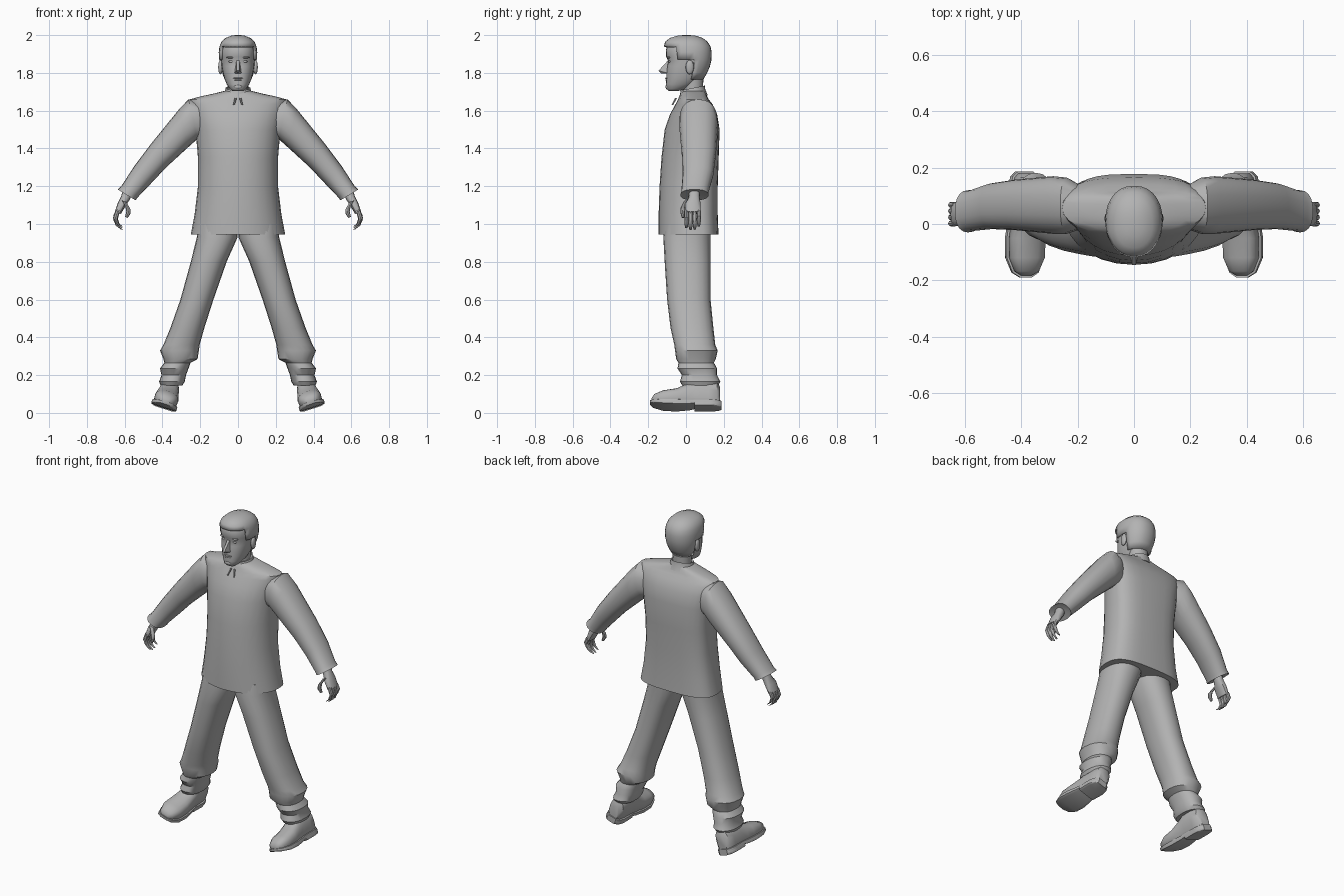
import bpy, bmesh, math
from mathutils import Vector as V

grey = bpy.data.materials.new("plain grey")
grey.diffuse_color = (0.45, 0.45, 0.45, 1)


def section(c, u, front, back, nf=2.0, nb=2.0, count=20):
    """Closed super-ellipse ring with separate front and back depth."""
    pts = []
    for i in range(count):
        t = 2 * math.pi * i / count
        co, si = math.cos(t), math.sin(t)
        n = nb if si > 0 else nf
        pts.append(c + u * math.copysign(abs(co) ** (2 / n), co)
                   + (back if si > 0 else front) * abs(si) ** (2 / n))
    return pts


def flat(z, x0, x1, yf, yb, nf=2.0, nb=2.0, mid=0.5, count=20):
    """Horizontal ring from its extents."""
    cy = yf + (yb - yf) * mid
    return section(V(((x0 + x1) / 2, cy, z)), V(((x1 - x0) / 2, 0, 0)),
                   V((0, yf - cy, 0)), V((0, yb - cy, 0)), nf, nb, count)


def finish(name, bm, mirror=False, angle=40):
    bmesh.ops.recalc_face_normals(bm, faces=bm.faces)
    me = bpy.data.meshes.new(name)
    bm.to_mesh(me)
    bm.free()
    me.materials.append(grey)
    ob = bpy.data.objects.new(name, me)
    bpy.context.collection.objects.link(ob)
    bpy.ops.object.select_all(action='DESELECT')
    ob.select_set(True)
    bpy.context.view_layer.objects.active = ob
    bpy.ops.object.shade_smooth_by_angle(angle=math.radians(angle))
    if mirror:
        m = ob.modifiers.new("mirror", 'MIRROR')
        m.use_mirror_merge = False
    return ob


def skin(bm, rings, caps=True):
    rows = [[bm.verts.new(p) for p in r] for r in rings]
    n = len(rows[0])
    for a, b in zip(rows, rows[1:]):
        for i in range(n):
            bm.faces.new((a[i], a[(i + 1) % n], b[(i + 1) % n], b[i]))
    if caps:
        bm.faces.new(rows[0])
        bm.faces.new(rows[-1])


def loft(name, rings, mirror=False, angle=40):
    bm = bmesh.new()
    skin(bm, rings)
    return finish(name, bm, mirror, angle)


def ball(bm, c, s):
    r = bmesh.ops.create_uvsphere(bm, u_segments=12, v_segments=8, radius=1)
    for v in r["verts"]:
        v.co = V((v.co.x * s[0] + c[0], v.co.y * s[1] + c[1], v.co.z * s[2] + c[2]))


# jacket body: rounded chest, flatter back, sloping shoulders
jacket = [(.945, .25, -.145, .172), (1.05, .23, -.145, .168), (1.2, .212, -.14, .168),
          (1.35, .212, -.13, .173), (1.5, .225, -.113, .178), (1.58, .243, -.085, .165),
          (1.635, .258, -.055, .14), (1.66, .255, -.042, .12), (1.675, .2, -.036, .112),
          (1.69, .13, -.03, .105), (1.705, .07, -.02, .098)]
loft("jacket_body", [flat(z, -r, r, f, b, 2.1, 3.0, .6, 28) for z, r, f, b in jacket])

# stand-up collar and neck, both leaning forward
collar = [(1.665, .09, -.045, .115), (1.7, .07, -.032, .102), (1.72, .066, -.028, .1),
          (1.715, .058, -.02, .092)]
rings = [flat(z, -r, r, f, b) for z, r, f, b in collar]
for r in rings:
    for p in r:
        p.z += (p.y - .035) * .2
loft("collar", rings, angle=50)
loft("neck", [flat(1.66, -.055, .055, -.015, .09), flat(1.73, -.055, .055, -.015, .09),
              flat(1.8, -.058, .058, -.03, .095)])

# sleeves: top point, bottom point, front and back y
sleeve = [(.2, 1.65, .19, 1.45, -.02, .14), (.262, 1.66, .215, 1.45, -.035, .165),
          (.31, 1.61, .265, 1.405, -.035, .17), (.46, 1.425, .38, 1.3, -.022, .158),
          (.55, 1.305, .46, 1.215, -.018, .145), (.618, 1.2, .532, 1.14, -.025, .12),
          (.637, 1.183, .542, 1.125, -.03, .12), (.61, 1.175, .565, 1.145, .0, .09)]
rings = []
for ax, az, bx, bz, f, b in sleeve:
    cy, h = (f + b) / 2, (b - f) / 2
    rings.append(section(V(((ax + bx) / 2, cy, (az + bz) / 2)),
                         V(((ax - bx) / 2, 0, (az - bz) / 2)),
                         V((0, -h, 0)), V((0, h, 0)), 2.3, 2.3))
loft("sleeve", rings, True)

# hands: palm, four curled fingers and a thumb
bm = bmesh.new()
palm = [(.582, .045, 1.18, .024, .028), (.595, .043, 1.14, .023, .029),
        (.615, .036, 1.105, .021, .042), (.636, .035, 1.06, .016, .043)]
skin(bm, [section(V((x, y, z)), V((a, 0, a * .4)), V((0, -b, 0)), V((0, b, 0)), 2.4, 2.4, 12)
          for x, y, z, a, b in palm])


def digit(path, r):
    skin(bm, [section(V(p), V((r * k, 0, r * k * .4)), V((0, -r * k, 0)), V((0, r * k, 0)), count=8)
              for p, k in zip(path, (1, 1.05, .95, .6))])


for i, drop in enumerate((.0, .01, .008, -.008)):
    y = .002 + i * .022
    digit([(.636, y, 1.07), (.65, y, 1.03 - drop), (.637, y, .998 - drop), (.616, y, .98 - drop)], .0105)
digit([(.602, .0, 1.12), (.583, -.016, 1.085), (.58, -.018, 1.06), (.591, -.016, 1.035)], .012)
finish("hand", bm, True)

# trouser legs, splayed, with bunched folds at the ankle
leg = [(1.0, .0, .215, -.11, .135), (.93, .002, .218, -.12, .13), (.8, .06, .25, -.113, .13),
       (.6, .13, .305, -.1, .13), (.45, .178, .358, -.082, .145), (.36, .203, .395, -.062, .155),
       (.33, .207, .413, -.058, .168), (.285, .214, .395, -.052, .158), (.265, .252, .39, -.04, .148),
       (.235, .262, .413, -.045, .165), (.2, .275, .405, -.022, .165), (.165, .282, .418, -.032, .182),
       (.145, .295, .41, -.02, .17)]
loft("trouser_leg", [flat(z, a, b, f, k, 2.3, 2.3) for z, a, b, f, k in leg], True, 35)

# shoes, tilted with the splayed legs
tilt = math.radians(18)
U, UP = V((math.cos(tilt), 0, math.sin(tilt))), V((-math.sin(tilt), 0, math.cos(tilt)))
BASE = V((.396, 0, .022))


def shoe_part(name, rows, n_low, n_top):
    rings = []
    for y, w, h0, h1 in rows:
        m = (h0 + h1) / 2
        rings.append(section(BASE + V((0, y, 0)) + UP * m, U * w,
                             UP * (h0 - m), UP * (h1 - m), n_low, n_top, 16))
    loft(name, rings, True)


shoe_part("shoe_upper", [(-.183, .02, .035, .055), (-.168, .044, .025, .078), (-.12, .063, .02, .097),
                         (-.05, .064, .02, .108), (0, .058, .02, .132), (.05, .053, .02, .16),
                         (.12, .052, .02, .165), (.165, .045, .02, .15), (.18, .028, .02, .12)], 5, 2.2)
shoe_part("shoe_sole", [(-.19, .022, .026, .042), (-.172, .05, .018, .038), (-.12, .07, .008, .034),
                        (-.05, .07, .004, .034), (.02, .06, .008, .034), (.05, .055, .015, .036),
                        (.13, .057, .015, .036), (.17, .048, .015, .036), (.187, .028, .015, .036)], 8, 8)
shoe_part("shoe_heel", [(.045, .055, .0, .03), (.13, .057, .0, .03), (.17, .048, .0, .03),
                        (.187, .028, .0, .03)], 8, 8)

# head: chin to crown
head = [(1.703, .028, -.09, -.045), (1.715, .043, -.104, .0), (1.74, .06, -.106, .05),
        (1.77, .072, -.104, .08), (1.8, .08, -.104, .1), (1.835, .086, -.1, .112),
        (1.865, .089, -.095, .12), (1.885, .09, -.105, .122), (1.92, .09, -.107, .12),
        (1.955, .08, -.095, .105), (1.98, .055, -.06, .075)]
loft("head", [flat(z, -r, r, f, b, 2.3, 2.2, .5, 24) for z, r, f, b in head], angle=60)

# hair shell: face area removed by rule
hair = [(1.765, .072, -.08, .092), (1.8, .086, -.09, .112), (1.835, .096, -.1, .127),
        (1.87, .101, -.108, .135), (1.91, .102, -.116, .136), (1.94, .098, -.118, .13),
        (1.965, .088, -.11, .114), (1.985, .066, -.085, .088), (1.997, .035, -.045, .05),
        (2.0, .012, -.015, .02)]
bm = bmesh.new()
skin(bm, [flat(z, -r, r, f, b, 2.2, 2.2, .5, 28) for z, r, f, b in hair])
gone = []
for f in bm.faces:
    c = f.calc_center_median()
    if c.z < 1.77 or not (c.z > 1.94 or (c.z > 1.86 and c.y > -.05) or c.y > .04):
        gone.append(f)
bmesh.ops.delete(bm, geom=gone, context='FACES')
s = finish("hair", bm, angle=50).modifiers.new("thickness", 'SOLIDIFY')
s.thickness, s.offset = .014, -1

# nose: small faceted wedge
bm = bmesh.new()
v = [bm.verts.new(p) for p in ((-.008, -.09, 1.872), (.008, -.09, 1.872), (.007, -.145, 1.812),
                               (-.007, -.145, 1.812), (-.021, -.09, 1.797), (.021, -.09, 1.797),
                               (0, -.132, 1.797))]
for f in ((0, 1, 2, 3), (0, 3, 4), (1, 5, 2), (3, 2, 6), (4, 3, 6), (2, 5, 6), (4, 6, 5), (0, 4, 5, 1)):
    bm.faces.new([v[i] for i in f])
finish("nose", bm)

# lips and chin
bm = bmesh.new()
ball(bm, (0, -.1, 1.772), (.026, .011, .005))
ball(bm, (0, -.099, 1.763), (.022, .011, .005))
ball(bm, (0, -.095, 1.726), (.024, .014, .014))
finish("mouth_and_chin", bm, angle=60)

# eyes, brows and ears
for name, c, size in (("eye", (.035, -.084, 1.86), (.015, .009, .007)),
                      ("brow", (.036, -.09, 1.882), (.026, .012, .006)),
                      ("ear", (.093, .02, 1.83), (.012, .022, .038))):
    bm = bmesh.new()
    ball(bm, c, size)
    finish(name, bm, True, 60)

# small neck pleats below the collar
bm = bmesh.new()
skin(bm, [section(V((.012, -.052, 1.668)), V((.006, 0, 0)), V((0, -.006, 0)), V((0, .006, 0)), count=6),
          section(V((.022, -.072, 1.63)), V((.004, 0, 0)), V((0, -.005, 0)), V((0, .005, 0)), count=6)])
finish("collar_tab", bm, True)
